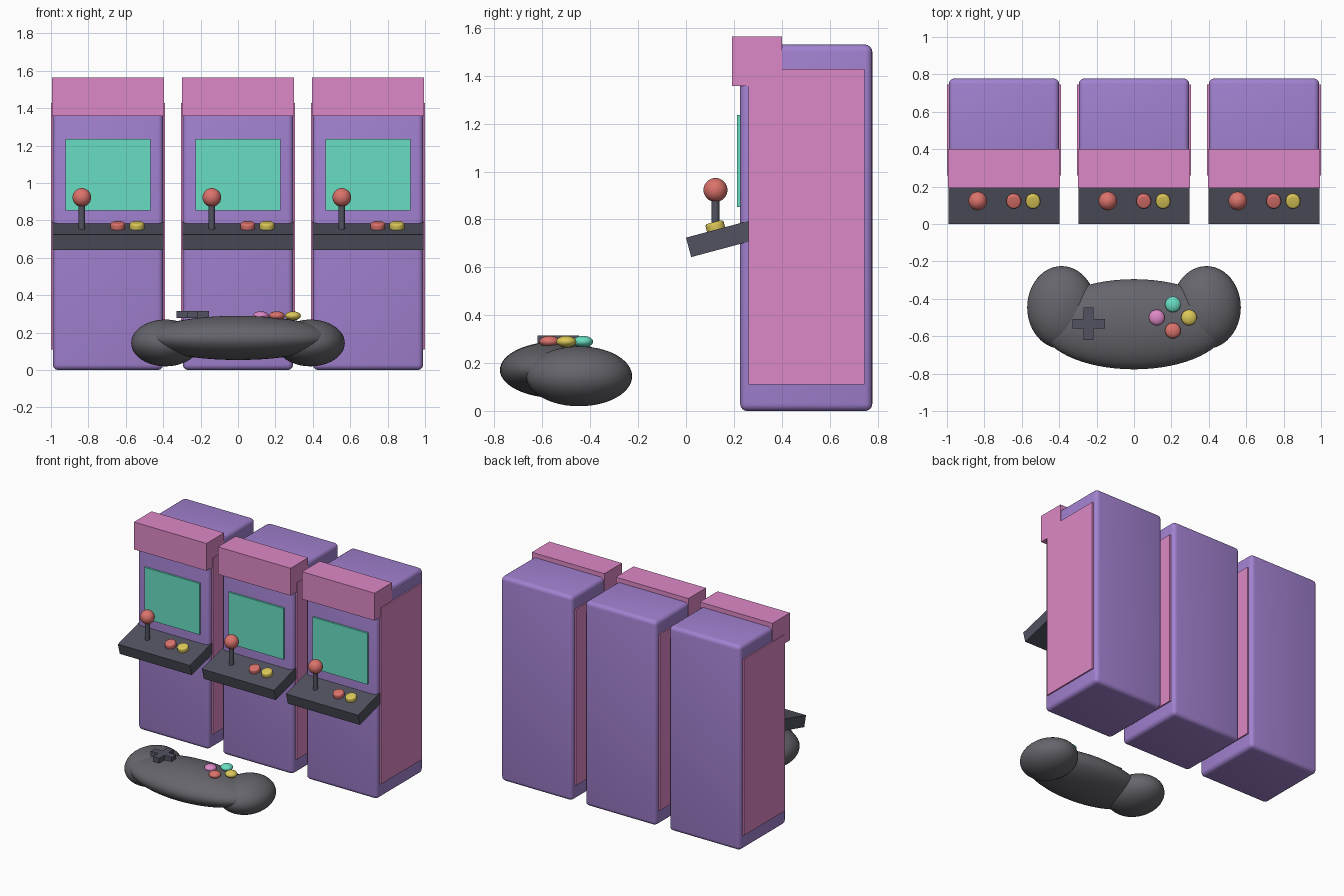
import bpy, bmesh, math
from mathutils import Matrix, Vector

if "Cube" in bpy.data.objects:
    bpy.data.objects.remove(bpy.data.objects["Cube"])


def mat(name, r, g, b):
    m = bpy.data.materials.new(name)
    m.diffuse_color = (r, g, b, 1)
    m.use_nodes = True
    m.node_tree.nodes["Principled BSDF"].inputs["Base Color"].default_value = m.diffuse_color
    return m


PURPLE = mat("purple", 0.36, 0.22, 0.63)
PINK = mat("pink", 0.73, 0.25, 0.57)
TEAL = mat("teal", 0.14, 0.73, 0.54)
RED = mat("red", 0.71, 0.17, 0.15)
YELLOW = mat("yellow", 0.72, 0.58, 0.10)
SLATE = mat("slate", 0.085, 0.085, 0.12)
GREY = mat("dark_grey", 0.13, 0.13, 0.15)


def finish(name, bm, material, loc, tilt=0.0, smooth=True):
    bmesh.ops.recalc_face_normals(bm, faces=bm.faces[:])
    bmesh.ops.transform(bm, matrix=Matrix.Rotation(tilt, 4, 'X'), verts=bm.verts[:])
    me = bpy.data.meshes.new(name)
    bm.to_mesh(me)
    bm.free()
    ob = bpy.data.objects.new(name, me)
    ob.location = loc
    me.materials.append(material)
    bpy.context.collection.objects.link(ob)
    if smooth:
        bpy.ops.object.select_all(action='DESELECT')
        ob.select_set(True)
        bpy.context.view_layer.objects.active = ob
        bpy.ops.object.shade_smooth_by_angle(angle=math.radians(40))
    return ob


def box(name, material, lo, hi, bevel=0.0, tilt=0.0, loc=None):
    lo, hi = Vector(lo), Vector(hi)
    bm = bmesh.new()
    bmesh.ops.create_cube(bm, size=1)
    bmesh.ops.scale(bm, vec=hi - lo, verts=bm.verts[:])
    if bevel:
        bmesh.ops.bevel(bm, geom=bm.edges[:], offset=bevel, segments=4,
                        profile=0.5, affect='EDGES')
    return finish(name, bm, material, loc or (lo + hi) / 2, tilt, bool(bevel))


def ellipsoid(name, material, loc, radii, u=32, v=16):
    bm = bmesh.new()
    bmesh.ops.create_uvsphere(bm, u_segments=u, v_segments=v, radius=1)
    bmesh.ops.scale(bm, vec=radii, verts=bm.verts[:])
    return finish(name, bm, material, loc)


def cylinder(name, material, loc, radius, height, bevel=0.0, tilt=0.0):
    bm = bmesh.new()
    bmesh.ops.create_cone(bm, cap_ends=True, segments=24, radius1=radius,
                          radius2=radius, depth=height)
    if bevel:
        rims = [e for e in bm.edges if any(len(f.verts) > 4 for f in e.link_faces)]
        bmesh.ops.bevel(bm, geom=rims, offset=bevel, segments=4,
                        profile=0.5, affect='EDGES')
    return finish(name, bm, material, loc, tilt)


TILT = math.radians(15)


def deck_point(along, depth):
    """(y, z) on the sloped control deck, measured from its top front edge."""
    return (along * math.cos(TILT) + depth * math.sin(TILT),
            0.724 + along * math.sin(TILT) - depth * math.cos(TILT))


def cabinet(cx, tag):
    def n(part):
        return f"{tag}_{part}"

    # main body and side panels
    box(n("cabinet_body"), PURPLE, (cx - 0.295, 0.226, 0), (cx + 0.295, 0.778, 1.53), 0.03)
    for side, s in (("left", -1), ("right", 1)):
        xs = sorted((cx + s * 0.28, cx + s * 0.305))
        box(n(side + "_side_panel"), PINK, (xs[0], 0.26, 0.11), (xs[1], 0.745, 1.428))
    # marquee and screen
    box(n("marquee"), PINK, (cx - 0.3, 0.192, 1.358), (cx + 0.3, 0.4, 1.563))
    box(n("screen"), TEAL, (cx - 0.227, 0.212, 0.853), (cx + 0.227, 0.245, 1.236))
    # sloped control deck
    y, z = deck_point(0.14, 0.042)
    box(n("control_deck"), SLATE, (-0.298, -0.14, -0.042), (0.298, 0.14, 0.042),
        tilt=TILT, loc=(cx, y, z))
    # joystick
    cylinder(n("stick"), SLATE, (cx - 0.14, 0.123, 0.82), 0.017, 0.17)
    ellipsoid(n("stick_ball"), RED, (cx - 0.14, 0.123, 0.923), (0.05, 0.05, 0.05))
    # deck buttons
    y, z = deck_point(0.13, -0.01)
    for label, m, dx in (("red", RED, 0.052), ("yellow", YELLOW, 0.155)):
        cylinder(n(label + "_deck_button"), m, (cx + dx, y, z), 0.039, 0.045, 0.011, TILT)


for cx, tag in ((-0.695, "left"), (0, "middle"), (0.695, "right")):
    cabinet(cx, tag)

# gamepad: wide shell with two rounded grips
ellipsoid("gamepad_shell", GREY, (0, -0.536, 0.172), (0.5, 0.241, 0.118), 64, 32)
for side, s in (("left", -1), ("right", 1)):
    ellipsoid(side + "_grip", GREY, (s * 0.387, -0.446, 0.145), (0.184, 0.221, 0.125), 48, 24)

# directional pad: one cross outline, extruded
bm = bmesh.new()
a, b = 0.087, 0.026
cross = [(a, -b), (a, b), (b, b), (b, a), (-b, a), (-b, b),
         (-a, b), (-a, -b), (-b, -b), (-b, -a), (b, -a), (b, -b)]
face = bm.faces.new([bm.verts.new((x, y, 0)) for x, y in cross])
ext = bmesh.ops.extrude_face_region(bm, geom=[face])
bmesh.ops.translate(bm, vec=(0, 0, 0.037),
                    verts=[g for g in ext["geom"] if isinstance(g, bmesh.types.BMVert)])
finish("direction_pad", bm, SLATE, (-0.243, -0.534, 0.278), smooth=False)

# four face buttons in a diamond
for label, m, dx, dy in (("top", TEAL, 0, 0.07), ("right", YELLOW, 0.086, 0),
                         ("bottom", RED, 0, -0.07), ("left", PINK, -0.086, 0)):
    ellipsoid(label + "_face_button", m, (0.208 + dx, -0.5 + dy, 0.29), (0.042, 0.042, 0.024))
